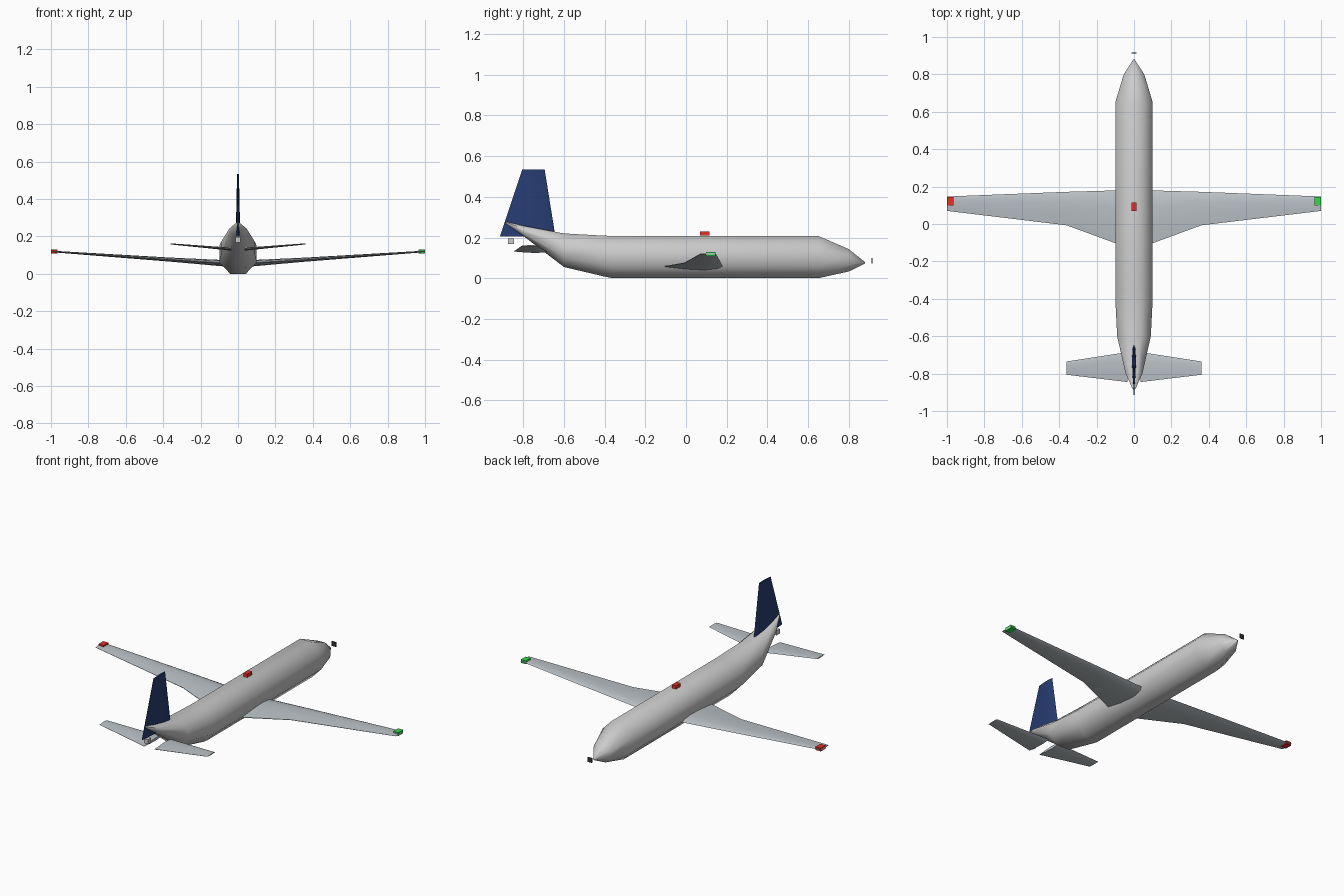
import bpy, bmesh, math

if "Cube" in bpy.data.objects:
    bpy.data.objects.remove(bpy.data.objects["Cube"])

def material(name, rgb):
    m = bpy.data.materials.new(name)
    m.diffuse_color = (*rgb, 1)
    m.use_nodes = True
    m.node_tree.nodes["Principled BSDF"].inputs["Base Color"].default_value = m.diffuse_color
    return m

WHITE = material("white_paint", (0.8, 0.8, 0.8))
METAL = material("wing_grey", (0.5, 0.54, 0.57))
NAVY = material("navy", (0.02, 0.045, 0.17))
RED = material("red_lamp", (0.8, 0.03, 0.02))
GREEN = material("green_lamp", (0.03, 0.7, 0.07))
DARK = material("dark", (0.03, 0.03, 0.03))

def loft(name, rings, mat, angle):
    """Skin a list of equal-length point rings and cap both ends."""
    bm = bmesh.new()
    vs = [[bm.verts.new(p) for p in r] for r in rings]
    n = len(vs[0])
    for a, b in zip(vs, vs[1:]):
        for i in range(n):
            bm.faces.new((a[i], a[(i + 1) % n], b[(i + 1) % n], b[i]))
    bm.faces.new(vs[0])
    bm.faces.new(vs[-1])
    bmesh.ops.recalc_face_normals(bm, faces=bm.faces)
    me = bpy.data.meshes.new(name)
    bm.to_mesh(me)
    bm.free()
    ob = bpy.data.objects.new(name, me)
    bpy.context.collection.objects.link(ob)
    me.materials.append(mat)
    bpy.ops.object.select_all(action='DESELECT')
    ob.select_set(True)
    bpy.context.view_layer.objects.active = ob
    bpy.ops.object.shade_smooth_by_angle(angle=math.radians(angle))
    return ob

def box(name, centre, size, mat):
    bpy.ops.mesh.primitive_cube_add(size=1, location=centre)
    ob = bpy.context.object
    ob.name = name
    ob.scale = size
    ob.data.materials.append(mat)

# fuselage: octagonal sections (y, half width, bottom z, top z)
sections = [(-0.885, 0.006, 0.268, 0.278), (-0.8, 0.045, 0.208, 0.258),
            (-0.6, 0.09, 0.055, 0.22), (-0.4, 0.1, 0.008, 0.209),
            (-0.36, 0.1, 0.0, 0.208), (0.65, 0.1, 0.0, 0.208),
            (0.8, 0.055, 0.033, 0.143), (0.88, 0.003, 0.072, 0.079)]

def octagon(y, w, lo, hi):
    k = 1 / math.cos(math.pi / 8)
    pts = []
    for i in range(8):
        a = math.pi / 8 + i * math.pi / 4
        pts.append((w * k * math.cos(a), y, (lo + hi) / 2 + (hi - lo) / 2 * k * math.sin(a)))
    return pts

loft("fuselage", [octagon(*s) for s in sections], WHITE, 60)

# aerofoil: (chord fraction from leading edge, thickness fraction)
FOIL = [(0, 0), (0.08, 0.3), (0.3, 0.5), (0.65, 0.36), (1, 0.05),
        (1, -0.05), (0.65, -0.36), (0.3, -0.5), (0.08, -0.3)]

def surface(name, stations, mat, side=1, upright=False):
    """Stations: (span, leading y, trailing y, offset, thickness)."""
    rings = []
    for s, le, te, off, t in stations:
        ring = []
        for c, h in FOIL:
            y = le + (te - le) * c
            ring.append((off + h * t, y, s) if upright else (side * s, y, off + h * t))
        rings.append(ring)
    loft(name, rings, mat, 35)

# wings and tailplanes with their tip lamps
for side, word, lamp in ((1, "right", GREEN), (-1, "left", RED)):
    surface(word + "_wing", [(0.08, 0.18, -0.11, 0.057, 0.034),
                             (0.36, 0.172, -0.007, 0.076, 0.022),
                             (1.0, 0.147, 0.07, 0.12, 0.008)], METAL, side)
    surface(word + "_tailplane", [(0.035, -0.685, -0.845, 0.132, 0.016),
                                  (0.36, -0.735, -0.806, 0.16, 0.006)], METAL, side)
    box(word + "_wing_lamp", (side * 0.983, 0.122, 0.12), (0.034, 0.045, 0.02), lamp)

# fin
surface("fin", [(0.205, -0.642, -0.915, 0, 0.024),
                (0.535, -0.695, -0.805, 0, 0.01)], NAVY, upright=True)

# roof beacon, tail lamp and nose tip plate
box("roof_beacon", (0, 0.092, 0.22), (0.027, 0.045, 0.02), RED)
box("tail_lamp", (0, -0.86, 0.182), (0.026, 0.03, 0.028), WHITE)
box("nose_plate", (0, 0.915, 0.086), (0.028, 0.005, 0.028), DARK)
